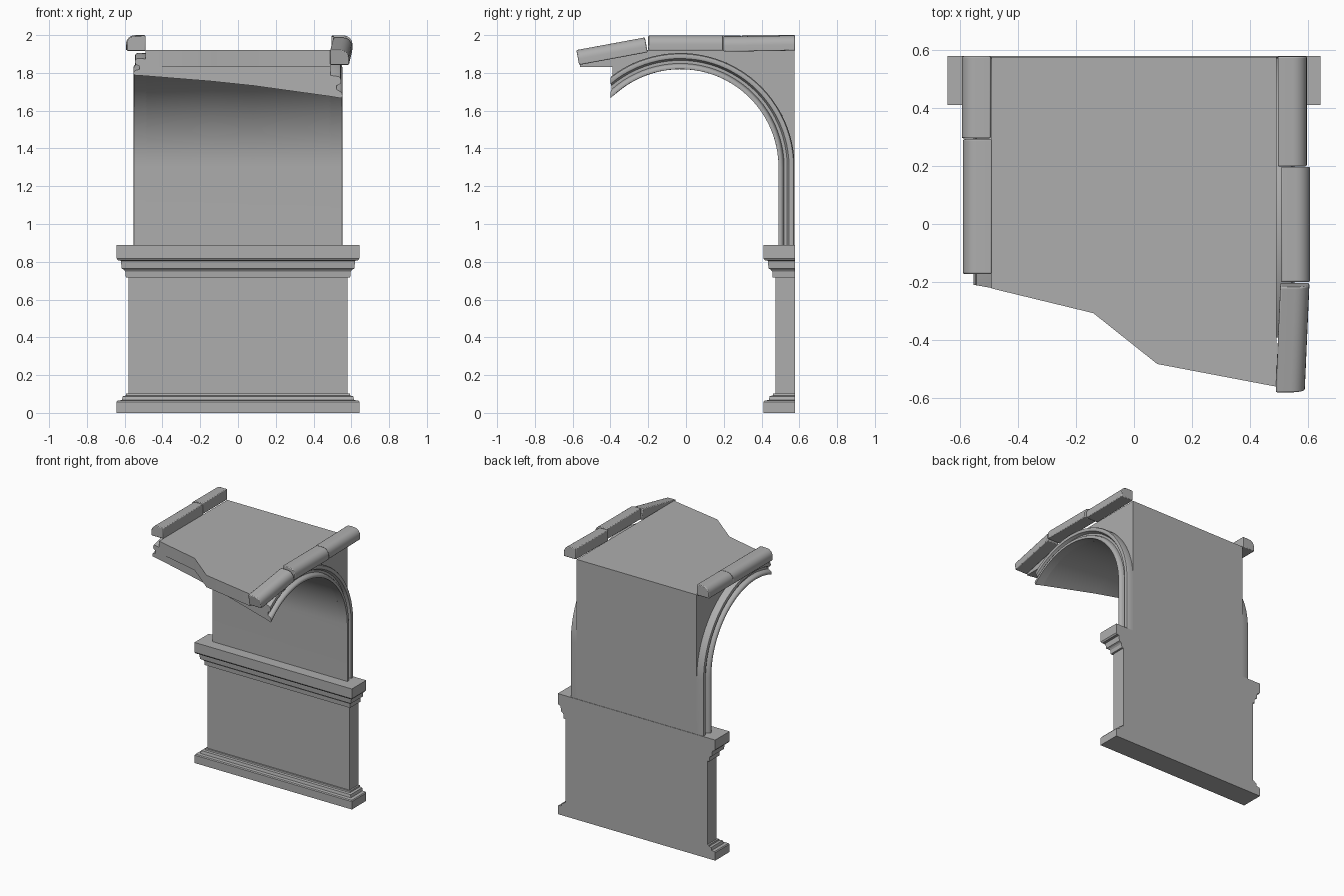
import bpy, bmesh, math
from mathutils import Vector

cube = bpy.data.objects.get("Cube")
if cube:
    bpy.data.objects.remove(cube, do_unlink=True)

stone = bpy.data.materials.new("grey stone")
stone.use_nodes = True
GREY = (0.42, 0.42, 0.42, 1)
stone.diffuse_color = GREY
stone.node_tree.nodes["Principled BSDF"].inputs["Base Color"].default_value = GREY

BACK = 0.578
ARCH_Y, ARCH_Z = -0.03, 1.3      # arch centre
INNER = 0.52                     # soffit radius
FOOT = 0.89                      # top of the cornice
ARC_STEPS = 32


def loft(name, rings, bevel=0, smooth=30):
    """Skin a list of equal closed rings and cap both ends."""
    bm = bmesh.new()
    loops = [[bm.verts.new(p) for p in ring] for ring in rings]
    for a, b in zip(loops, loops[1:]):
        for i in range(len(a)):
            j = (i + 1) % len(a)
            bm.faces.new((a[i], a[j], b[j], b[i]))
    bm.faces.new(loops[0][::-1])
    bm.faces.new(loops[-1])
    bmesh.ops.remove_doubles(bm, verts=bm.verts, dist=0.0001)
    bmesh.ops.recalc_face_normals(bm, faces=bm.faces)
    mesh = bpy.data.meshes.new(name)
    bm.to_mesh(mesh)
    bm.free()
    mesh.materials.append(stone)
    obj = bpy.data.objects.new(name, mesh)
    bpy.context.collection.objects.link(obj)
    if bevel:
        mod = obj.modifiers.new("worn edges", "BEVEL")
        mod.width = bevel
        mod.segments = 2
    bpy.ops.object.select_all(action="DESELECT")
    obj.select_set(True)
    bpy.context.view_layer.objects.active = obj
    bpy.ops.object.shade_smooth_by_angle(angle=math.radians(smooth))
    return obj


def broken_y(x):
    """Depth at which the vault is broken off."""
    return -0.305 - 0.173 * x


def arch_path(radius, x):
    """Points from the foot of the pier, up and over to the break."""
    end = math.acos((broken_y(x) - ARCH_Y) / radius)
    pts = [Vector((x, ARCH_Y + radius, FOOT))]
    for i in range(ARC_STEPS + 1):
        a = end * i / ARC_STEPS
        pts.append(Vector((x, ARCH_Y + radius * math.cos(a),
                           ARCH_Z + radius * math.sin(a))))
    return pts


# Pedestal with base and cornice: (projection, height) profile on three sides
profile = [(0.063, 0), (0.063, 0.058), (0.058, 0.065), (0.035, 0.068),
           (0.03, 0.088), (0.014, 0.092), (0.012, 0.102), (0, 0.102),
           (0, 0.718), (0.014, 0.718), (0.016, 0.748), (0.024, 0.758),
           (0.036, 0.764), (0.04, 0.805), (0.056, 0.808),
           (0.063, 0.818), (0.063, FOOT)]
loft("pedestal", [[(-0.58 - o, BACK, z), (-0.58 - o, 0.473 - o, z),
                   (0.58 + o, 0.473 - o, z), (0.58 + o, BACK, z)]
                  for o, z in profile], smooth=20)

# Vault body with a ragged front edge
sections = []
for x, front in [(-0.49, -0.222), (-0.14, -0.307), (0.08, -0.482), (0.49, -0.56)]:
    section = [(x, 0.575, FOOT), (x, 0.575, 1.92), (x, front, 1.92),
               (x, front, 1.832), (x, broken_y(x), 1.832)]
    sections.append(section + arch_path(INNER, x)[::-1])
loft("vault_body", sections)

# Moulded arch trims: (radius, projection from the centre) profile
moulding = [(0.605, 0.485), (0.605, 0.532), (0.6, 0.542), (0.588, 0.546),
            (0.576, 0.542), (0.57, 0.53), (0.566, 0.522), (0.55, 0.522),
            (0.546, 0.538), (0.54, 0.549), (0.53, 0.553), (INNER, 0.55),
            (INNER, 0.485)]
for side, label in ((1, "left"), (-1, "right")):
    paths = [arch_path(r, side * x) for r, x in moulding]
    loft(label + "_arch_trim", list(zip(*paths)), smooth=40)

# Coping stones, rounded on the outer top edge
coping = [(0, 0), (0, 0.08)]
for i in range(7):
    a = math.radians(90 - 15 * i)
    coping.append((0.052 + 0.048 * math.cos(a), 0.032 + 0.048 * math.sin(a)))
coping.append((0.1, 0))


def coping_stone(name, side, start, end):
    """start and end are (inner x, y, bottom z)."""
    run = Vector((0, end[1] - start[1], end[2] - start[2])).normalized()
    up = Vector((0, run.z, -run.y))
    rings = []
    for x, y, z in (start, end):
        rings.append([Vector((side * (x + w), y, z)) + up * h for w, h in coping])
    loft(name, rings, bevel=0.005, smooth=35)


coping_stone("left_coping_back", 1, (0.495, BACK, 1.918), (0.495, 0.199, 1.912))
coping_stone("left_coping_middle", 1, (0.506, 0.197, 1.918), (0.506, -0.2, 1.918))
coping_stone("left_coping_front", 1, (0.504, -0.203, 1.909), (0.488, -0.566, 1.842))
coping_stone("right_coping_back", -1, (0.493, BACK, 1.92), (0.493, 0.295, 1.92))
coping_stone("right_coping_front", -1, (0.489, 0.292, 1.917), (0.489, -0.172, 1.917))
